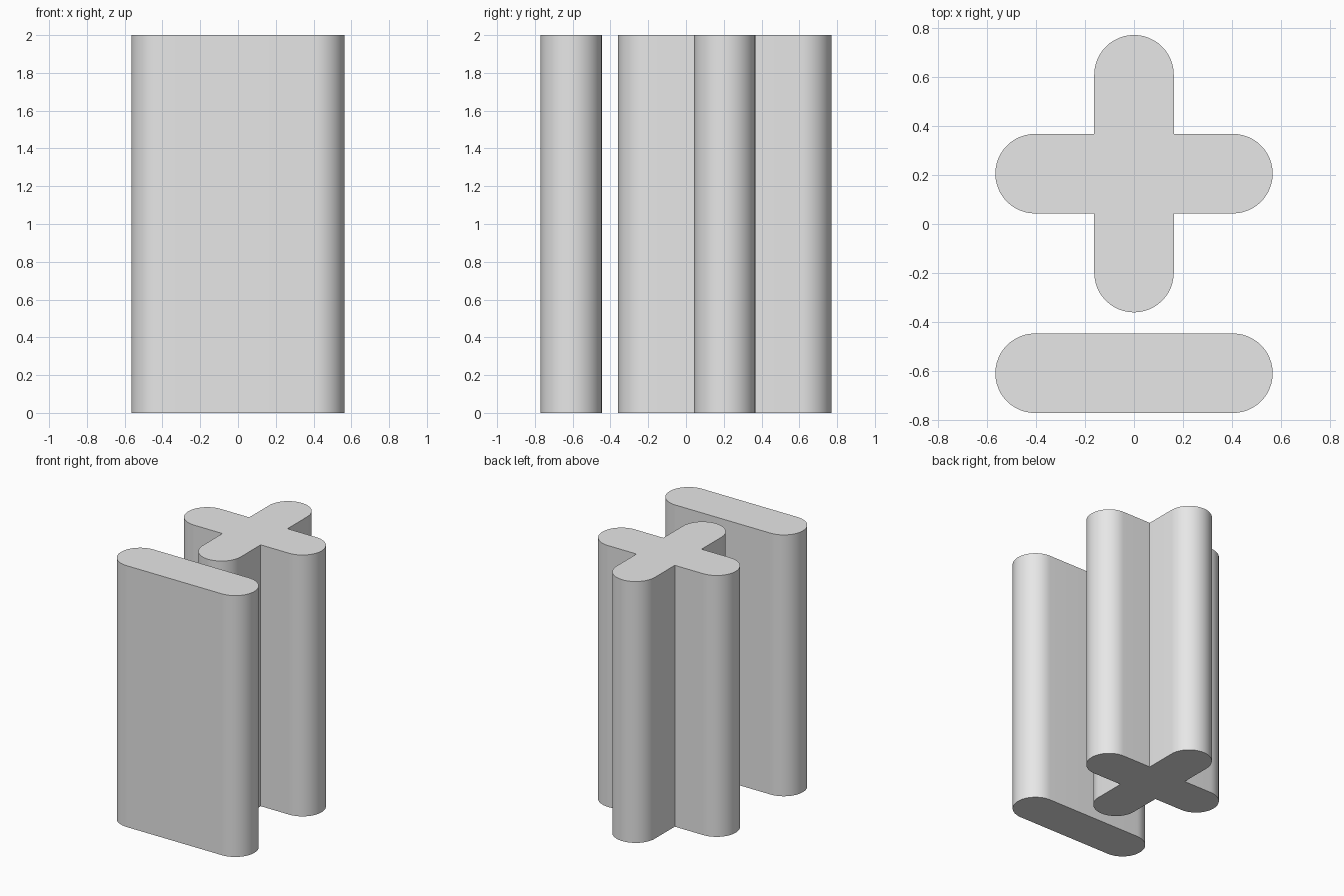
import bpy
import bmesh
from math import pi, cos, sin, radians
from mathutils import Vector, Matrix

HEIGHT = 2.0
RADIUS = 0.162      # half the thickness of every bar
REACH = 0.565       # centre to rounded tip
CAP_STEPS = 24

cube = bpy.data.objects.get("Cube")
if cube:
    bpy.data.objects.remove(cube, do_unlink=True)

grey = bpy.data.materials.new("light_grey")
grey.use_nodes = True
grey.diffuse_color = (0.8, 0.8, 0.8, 1)
grey.node_tree.nodes["Principled BSDF"].inputs["Base Color"].default_value = (0.8, 0.8, 0.8, 1)


def rounded_tip():
    """Half-circle end of an arm pointing along +x."""
    angles = [-pi / 2 + pi * i / CAP_STEPS for i in range(CAP_STEPS + 1)]
    return [Vector((REACH - RADIUS + RADIUS * cos(a), RADIUS * sin(a), 0)) for a in angles]


def star_outline(arms):
    """Rounded arms spaced evenly around the centre, with sharp inner corners."""
    outline = []
    for i in range(arms):
        turn = Matrix.Rotation(2 * pi * i / arms, 3, 'Z')
        points = rounded_tip()
        if arms > 2:
            points.append(Vector((RADIUS, RADIUS, 0)))
        outline += [turn @ p for p in points]
    return outline


def extruded_part(name, outline, y):
    bm = bmesh.new()
    base = bm.faces.new([bm.verts.new(p) for p in outline])
    top = bmesh.ops.extrude_face_region(bm, geom=[base], use_keep_orig=True)["geom"]
    bmesh.ops.translate(bm, vec=(0, 0, HEIGHT),
                        verts=[v for v in top if isinstance(v, bmesh.types.BMVert)])
    bmesh.ops.recalc_face_normals(bm, faces=bm.faces[:])
    mesh = bpy.data.meshes.new(name)
    bm.to_mesh(mesh)
    bm.free()
    mesh.materials.append(grey)
    part = bpy.data.objects.new(name, mesh)
    part.location.y = y
    bpy.context.collection.objects.link(part)
    # Smooth rounded ends, crisp rims and inner corners
    bpy.ops.object.select_all(action='DESELECT')
    part.select_set(True)
    bpy.context.view_layer.objects.active = part
    bpy.ops.object.shade_smooth_by_angle(angle=radians(30))
    return part


# Cross column behind, flat bar in front
extruded_part("cross_column", star_outline(4), 0.205)
extruded_part("front_bar", star_outline(2), -0.608)
